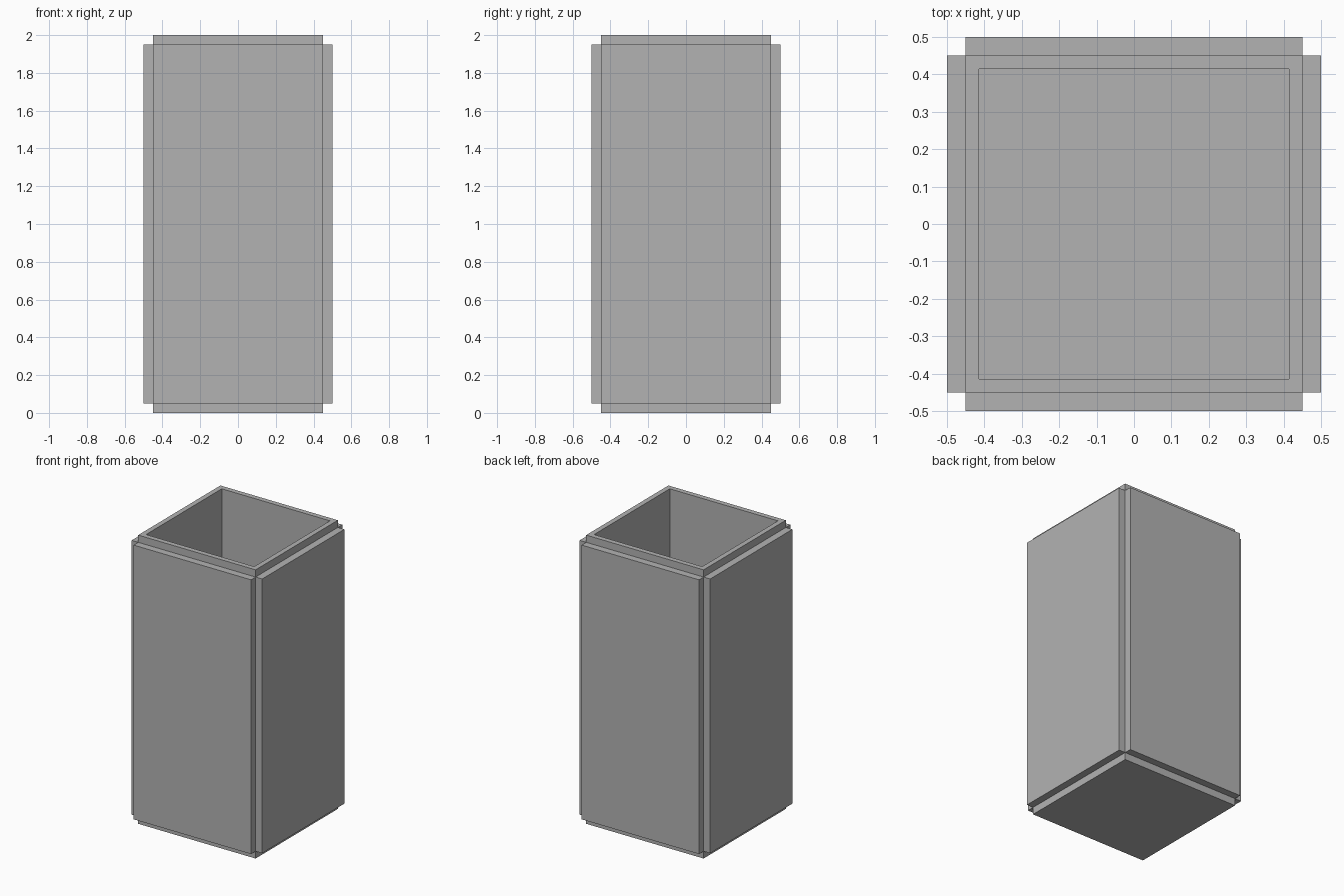
import bpy
import bmesh
from math import pi
from mathutils import Matrix

cube = bpy.data.objects.get("Cube")
if cube:
    bpy.data.objects.remove(cube, do_unlink=True)

HEIGHT = 2.0
CORE = 0.45       # half width of the core
STEP = 0.05       # panel thickness and margin
INNER = 0.40      # half width of the cavity
FLOOR = 0.10      # height of the cavity floor

grey = bpy.data.materials.new("plain grey")
color = (0.45, 0.45, 0.45, 1.0)
grey.diffuse_color = color
grey.use_nodes = True
for node in grey.node_tree.nodes:
    if node.type == 'BSDF_PRINCIPLED':
        node.inputs["Base Color"].default_value = color


def finish(name, bm):
    bmesh.ops.recalc_face_normals(bm, faces=bm.faces[:])
    mesh = bpy.data.meshes.new(name)
    bm.to_mesh(mesh)
    bm.free()
    mesh.materials.append(grey)
    obj = bpy.data.objects.new(name, mesh)
    bpy.context.collection.objects.link(obj)
    return obj


def add_box(bm, center, size):
    matrix = Matrix.Translation(center) @ Matrix.Diagonal((*size, 1))
    bmesh.ops.create_cube(bm, size=1, matrix=matrix)


# Hollow core: inset the top face, then push it down to the floor
bm = bmesh.new()
add_box(bm, (0, 0, HEIGHT / 2), (2 * CORE, 2 * CORE, HEIGHT))
bm.normal_update()
top = max(bm.faces, key=lambda f: f.calc_center_median().z)
bmesh.ops.inset_region(bm, faces=[top], thickness=CORE - INNER)
pushed = bmesh.ops.extrude_discrete_faces(bm, faces=[top])["faces"][0]
bmesh.ops.translate(bm, verts=pushed.verts[:], vec=(0, 0, FLOOR - HEIGHT))
finish("hollow_core", bm)

# Raised side panels, open at the back where they meet the core
for i, side in enumerate(("front", "left", "back", "right")):
    bm = bmesh.new()
    add_box(bm, (0, -CORE - STEP / 2, HEIGHT / 2),
            (2 * CORE, STEP, HEIGHT - 2 * STEP))
    hidden = max(bm.faces, key=lambda f: f.calc_center_median().y)
    bmesh.ops.delete(bm, geom=[hidden], context='FACES_ONLY')
    bmesh.ops.rotate(bm, verts=bm.verts[:], cent=(0, 0, 0),
                     matrix=Matrix.Rotation(i * pi / 2, 3, 'Z'))
    finish(side + "_panel", bm)
